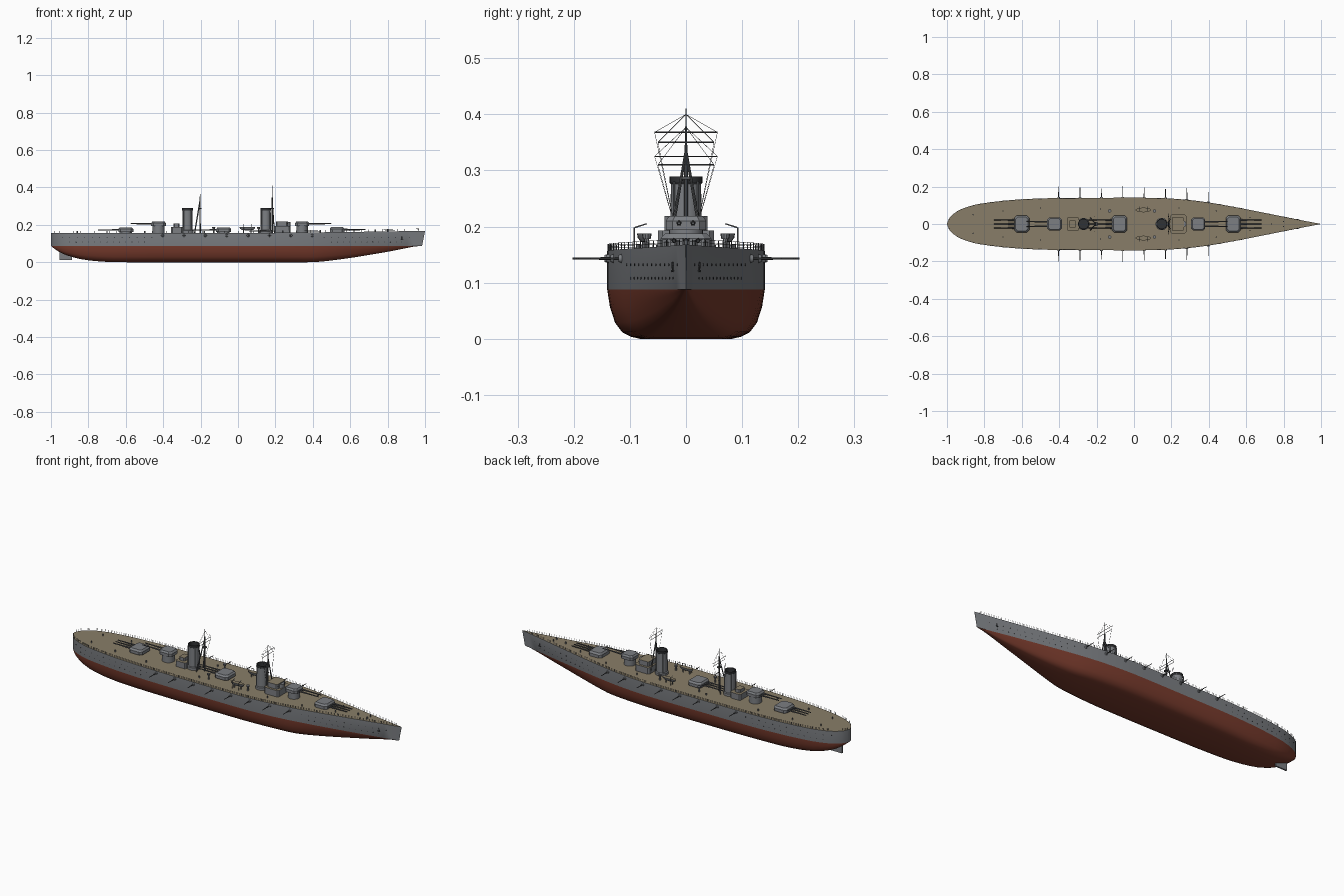
import bpy, bmesh, math
from mathutils import Vector, Matrix

if "Cube" in bpy.data.objects:
    bpy.data.objects.remove(bpy.data.objects["Cube"])


def material(name, r, g, b):
    m = bpy.data.materials.new(name)
    m.diffuse_color = (r, g, b, 1)
    m.use_nodes = True
    m.node_tree.nodes["Principled BSDF"].inputs["Base Color"].default_value = m.diffuse_color
    return m


GREY = material("naval grey", 0.20, 0.21, 0.225)
RED = material("underwater red", 0.19, 0.044, 0.026)
TAN = material("deck planking", 0.25, 0.208, 0.138)
DARK = material("dark metal", 0.03, 0.032, 0.035)
STEEL = material("gun steel", 0.09, 0.095, 0.10)


def finish(bm, name, mats, angle=30):
    bmesh.ops.recalc_face_normals(bm, faces=bm.faces)
    me = bpy.data.meshes.new(name)
    bm.to_mesh(me)
    bm.free()
    for m in mats:
        me.materials.append(m)
    ob = bpy.data.objects.new(name, me)
    bpy.context.collection.objects.link(ob)
    bpy.ops.object.select_all(action='DESELECT')
    ob.select_set(True)
    bpy.context.view_layer.objects.active = ob
    bpy.ops.object.shade_smooth_by_angle(angle=math.radians(angle))
    return ob


def rod(bm, a, b, r0, r1=None, seg=8, mat=0):
    """Cylinder or cone from point a to point b."""
    a, b = Vector(a), Vector(b)
    d = b - a
    rot = Vector((0, 0, 1)).rotation_difference(d).to_matrix().to_4x4()
    res = bmesh.ops.create_cone(bm, cap_ends=True, segments=seg, radius1=r0,
                                radius2=r0 if r1 is None else r1, depth=d.length,
                                matrix=Matrix.Translation((a + b) / 2) @ rot)
    for f in {f for v in res["verts"] for f in v.link_faces}:
        f.material_index = mat


def prism(bm, x0, x1, hy, z0, z1, cut=0.0, taper=1.0, top=0):
    """Box with chamfered corners in plan and an optionally narrower top."""
    cx, hx = (x0 + x1) / 2, (x1 - x0) / 2
    plan = [(hx, -hy + cut), (hx, hy - cut), (hx - cut, hy), (-hx + cut, hy),
            (-hx, hy - cut), (-hx, -hy + cut), (-hx + cut, -hy), (hx - cut, -hy)]
    if cut == 0:
        plan = plan[0:2] + plan[4:6]
    low = [bm.verts.new((cx + x, y, z0)) for x, y in plan]
    high = [bm.verts.new((cx + x * taper, y * taper, z1)) for x, y in plan]
    n = len(plan)
    bm.faces.new(low[::-1])
    bm.faces.new(high).material_index = top
    for i in range(n):
        bm.faces.new((low[i], low[(i + 1) % n], high[(i + 1) % n], high[i]))


def interp(x, pts):
    """Smooth curve through (x, value) points."""
    x = min(max(x, pts[0][0]), pts[-1][0])
    slope = lambda j: ((pts[min(j + 1, len(pts) - 1)][1] - pts[max(j - 1, 0)][1]) /
                       (pts[min(j + 1, len(pts) - 1)][0] - pts[max(j - 1, 0)][0]))
    for i in range(len(pts) - 1):
        (xa, ya), (xb, yb) = pts[i], pts[i + 1]
        if x <= xb:
            h = xb - xa
            t = (x - xa) / h
            return ((2*t**3 - 3*t*t + 1) * ya + (t**3 - 2*t*t + t) * h * slope(i)
                    + (3*t*t - 2*t**3) * yb + (t**3 - t*t) * h * slope(i + 1))


# Hull lines: half beam in plan, keel height, deck sheer
BEAM = [(-1, .002), (-.99, .027), (-.97, .05), (-.935, .074), (-.88, .095), (-.83, .107),
        (-.72, .122), (-.6, .132), (-.45, .138), (-.2, .14), (.1, .14), (.2, .136), (.3, .128),
        (.4, .115), (.5, .098), (.6, .079), (.7, .059), (.8, .039), (.9, .019), (1, .0005)]
KEEL = [(-1, .088), (-.985, .075), (-.95, .052), (-.9, .032), (-.82, .013), (-.7, .002), (-.6, 0),
        (.38, 0), (.45, .004), (.6, .023), (.8, .056), (.98, .088), (1, .088)]
WATER = 0.088
beam = lambda x: interp(x, BEAM)
sheer = lambda x: 0.156 + 0.012 * max(0, (x + 0.1) / 1.1) ** 1.5


def rake(x, z):
    return x - max(0, (x - 0.8) / 0.2) * 0.2 * (sheer(x) - z)


bm = bmesh.new()
stations = [-1, -.997, -.99, -.98, -.965, -.945, -.92] + [-.89 + .045 * i for i in range(42)] + [1]
shape = [(0, 0), (.57, 0), (.7, .05), (.81, .14), (.9, .33), (.965, .65), (1, 1)]
rows = []
for x in stations:
    b, k, d = beam(x), interp(x, KEEL), sheer(x)
    fine = max(0, (x - .4) / .6) * .45
    half = [(f * b * (1 - fine * (1 - h)), k + (WATER - k) * h) for f, h in shape] + [(b, d)]
    ring = [(-y, z) for y, z in half[:0:-1]] + half
    rows.append([bm.verts.new((rake(x, z), y, z)) for y, z in ring])
for r, s in zip(rows, rows[1:]):
    for i in range(len(r)):
        j = (i + 1) % len(r)
        f = bm.faces.new((r[i], r[j], s[j], s[i]))
        f.material_index = 2 if j == 0 else (0 if i in (0, len(r) - 2) else 1)
bm.faces.new(rows[0])
bm.faces.new(rows[-1])
bmesh.ops.remove_doubles(bm, verts=bm.verts, dist=0.0002)
finish(bm, "hull", [GREY, RED, TAN], 35)

# Rudder
bm = bmesh.new()
prism(bm, -.955, -.887, .004, .012, .06)
finish(bm, "rudder", [GREY])


# Main turrets: three triple on deck, two twin on raised barbettes
def turret(name, x, way, z, hx, hy, guns, reach, gap):
    bm = bmesh.new()
    rod(bm, (x, 0, .15), (x, 0, z + .003), hx * .82, seg=24)
    prism(bm, x - hx, x + hx, hy, z + .002, z + .018, .012, 1)
    prism(bm, x - hx, x + hx, hy, z + .018, z + .027, .012, .82)
    finish(bm, name, [GREY])
    bm = bmesh.new()
    for i in range(guns):
        y = (i - (guns - 1) / 2) * gap
        rod(bm, (x + way * hx * .7, y, z + .014), (x + way * (hx + .035), y, z + .014), .0048, .004, 10)
        rod(bm, (x + way * (hx + .03), y, z + .014), (x + way * reach, y, z + .014), .0036, .0026, 10)
    finish(bm, name + "_guns", [STEEL])


turret("fore_turret", .53, 1, .161, .039, .045, 3, .152, .021)
turret("fore_raised_turret", .343, 1, .192, .037, .036, 2, .157, .025)
turret("midship_turret", -.077, -1, .159, .04, .045, 3, .165, .021)
turret("aft_raised_turret", -.425, -1, .192, .039, .036, 2, .15, .025)
turret("aft_turret", -.6, -1, .159, .04, .045, 3, .148, .021)

# Funnels: hollow tube with dark cap and base collar
for name, x in (("aft_funnel", -.27), ("fore_funnel", .148)):
    bm = bmesh.new()
    prof = [(.033, .15, 0), (.033, .17, 0), (.028, .173, 0), (.027, .276, 0), (.029, .278, 1),
            (.029, .289, 1), (.025, .289, 1), (.025, .262, 1)]
    rings = [[bm.verts.new((x + r * math.cos(a * math.pi / 16), r * math.sin(a * math.pi / 16), z))
              for a in range(32)] for r, z, _ in prof]
    for p, q, (_, _, m) in zip(rings, rings[1:], prof):
        for i in range(32):
            bm.faces.new((p[i], p[(i + 1) % 32], q[(i + 1) % 32], q[i])).material_index = m
    bm.faces.new(rings[-1]).material_index = 1
    for a in (.8, 2.4, 3.9, 5.5):  # steam pipes
        px, py = x + .03 * math.cos(a), .03 * math.sin(a)
        rod(bm, (px, py, .16), (px, py, .28), .002, seg=6)
    finish(bm, name, [GREY, DARK])

# Bridge and aft control house
bm = bmesh.new()
prism(bm, .192, .28, .05, .15, .193, .008, 1, 1)
prism(bm, .203, .266, .038, .193, .219, .006, 1, 1)
rod(bm, (.262, 0, .19), (.262, 0, .214), .018, seg=16)
for y in (-.03, -.015, 0, .015, .03):
    rod(bm, (.265, y, .207), (.2668, y, .207), .003, mat=2)
finish(bm, "bridge", [GREY, TAN, DARK])
bm = bmesh.new()
prism(bm, -.357, -.295, .038, .15, .188, .006, 1, 1)
prism(bm, -.345, -.312, .022, .188, .206, .005, 1, 1)
finish(bm, "aft_control_house", [GREY, TAN])


# Tripod masts with yards and rigging
def mast(name, x, top, foot, yards):
    bm = bmesh.new()
    rod(bm, (x, 0, .15), (x, 0, .345), .0042, .003)
    rod(bm, (x, 0, .34), (x, 0, top), .002, .0008, 6)
    for s in (-1, 1):
        rod(bm, (x + foot, s * .032, .15), (x, 0, .335), .0032, .0024)
        for z, w in yards:
            rod(bm, (x, s * w, z), (x + foot * .6, s * .02, .2), .0004, seg=4)
            rod(bm, (x, s * w, z), (x, 0, top - .01), .0004, seg=4)
    for z, w in yards:
        rod(bm, (x, -w, z), (x, w, z), .0011, seg=6)
    prism(bm, x - .009, x + .009, .011, .284, .289, .004)
    finish(bm, name, [STEEL])


mast("fore_mast", .183, .41, .012, [(.368, .056), (.35, .05)])
mast("aft_mast", -.203, .387, -.03, [(.325, .056), (.31, .05)])

# Casemate guns along both sides
bm = bmesh.new()
for i in range(8):
    x = -.403 + i * .1143
    for s in (-1, 1):
        b = beam(x)
        rod(bm, (x, s * (b - .004), .143), (x, s * (b + .005), .143), .009, .006, 14)
        rod(bm, (x, s * b, .143), (x, s * (b + .062 - .006 * (i % 3)), .143), .0024, .0016, 8, 1)
finish(bm, "casemate_guns", [GREY, STEEL])

# Ship's boats on stands with davits
bm = bmesh.new()
for s in (-1, 1):
    y, low = s * .075, []
    for z, w, l in ((.172, .005, .03), (.18, .011, .039), (.188, .0125, .042)):
        low.append([bm.verts.new((.05 + l * math.cos(a * math.pi / 8), y + w * math.sin(a * math.pi / 8), z))
                    for a in range(16)])
    for p, q in zip(low, low[1:]):
        for i in range(16):
            bm.faces.new((p[i], p[(i + 1) % 16], q[(i + 1) % 16], q[i]))
    bm.faces.new(low[0])
    top = bm.faces.new(low[-1])
    bmesh.ops.inset_individual(bm, faces=[top], thickness=.003, depth=-.003)
    top.material_index = 1
    for x in (.03, .07):
        rod(bm, (x, y, .15), (x, y, .174), .003, seg=6)
        rod(bm, (x, s * .092, .15), (x, s * .092, .198), .0012, seg=6)
        rod(bm, (x, s * .092, .198), (x, s * .07, .205), .0012, seg=6)
finish(bm, "boats", [GREY, TAN])

# Deck fittings: vents, bollards, capstan, light guns
bm = bmesh.new()
for s in (-1, 1):
    for x, y in ((-.7, .07), (.44, .07), (-.5, .085), (-.18, .08), (.62, .035), (.8, .014), (-.86, .05), (.24, .085)):
        rod(bm, (x, s * y, .15), (x, s * y, sheer(x) + .011), .0035, seg=8)
    for x in (-.13, .11):
        rod(bm, (x, s * .07, .15), (x, s * .07, .18), .004, seg=8)
        rod(bm, (x, s * .07, .178), (x, s * .07, .188), .007, .009, 10)
rod(bm, (.735, 0, .15), (.735, 0, .176), .004, seg=8)
finish(bm, "deck_fittings", [GREY])

# Railings around the deck edge
bm = bmesh.new()
for s in (-1, 1):
    line = [(x, s * (beam(x) - .0015), sheer(x)) for x in [-.995, -.98, -.955] + [-.92 + .0385 * i for i in range(50)]]
    for x, y, z in line:
        rod(bm, (x, y, z - .002), (x, y, z + .012), .0007, seg=4)
    for (x0, y0, z0), (x1, y1, z1) in zip(line, line[1:]):
        for h in (.006, .0115):
            rod(bm, (x0, y0, z0 + h), (x1, y1, z1 + h), .0004, seg=4)
finish(bm, "railings", [STEEL])

# Portholes in two rows, plus bow anchors
bm = bmesh.new()
for s in (-1, 1):
    for z, spans in ((.132, ((-.94, -.46), (.46, .92))), (.108, ((-.9, -.5), (.5, .88)))):
        for a, b in spans:
            for i in range(13):
                x = a + (b - a) * i / 12
                y = s * beam(x)
                n = Vector((beam(x - .01) - beam(x + .01), s * .02, 0)).normalized()
                p = Vector((rake(x, z), y, z))
                rod(bm, p - n * .002, p + n * .0008, .0022, seg=8)
    p = Vector((rake(.88, .127), s * beam(.88), .127))
    rod(bm, p + Vector((0, 0, -.007)), p + Vector((0, s * .001, .01)), .0022, seg=6)
    rod(bm, p + Vector((-.007, s * .002, -.006)), p + Vector((.007, 0, -.006)), .002, seg=6)
finish(bm, "portholes_and_anchors", [DARK])
